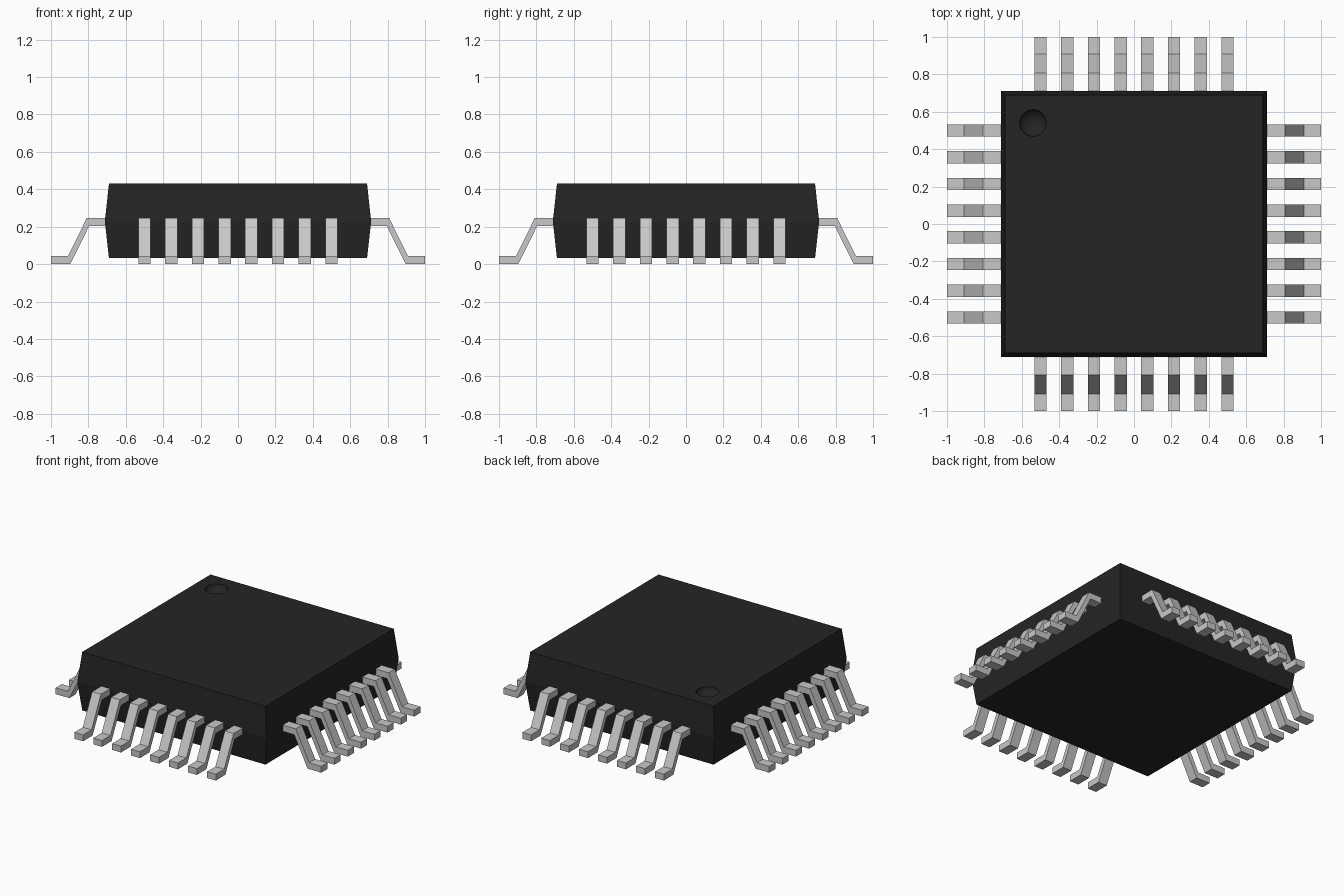
import bpy
import bmesh
import math
from mathutils import Matrix

cube = bpy.data.objects.get("Cube")
if cube:
    bpy.data.objects.remove(cube, do_unlink=True)


def make_material(name, color, rough, metal=0.0):
    m = bpy.data.materials.new(name)
    m.use_nodes = True
    m.diffuse_color = color
    bsdf = m.node_tree.nodes["Principled BSDF"]
    bsdf.inputs["Base Color"].default_value = color
    bsdf.inputs["Roughness"].default_value = rough
    return m


def make_object(name, bm, mat):
    bmesh.ops.recalc_face_normals(bm, faces=bm.faces[:])
    me = bpy.data.meshes.new(name)
    bm.to_mesh(me)
    bm.free()
    me.materials.append(mat)
    ob = bpy.data.objects.new(name, me)
    bpy.context.collection.objects.link(ob)
    return ob


BLACK = make_material("black_plastic", (0.018, 0.018, 0.018, 1), 0.6)
SILVER = make_material("silver_metal", (0.58, 0.58, 0.58, 1), 0.4)

# Chip body: square sections widening to a waist
TOP_Z = 0.43
bm = bmesh.new()
rings = []
for half, z in [(0.69, 0.032), (0.712, 0.228), (0.69, TOP_Z)]:
    rings.append([bm.verts.new((sx * half, sy * half, z))
                  for sx, sy in [(-1, -1), (1, -1), (1, 1), (-1, 1)]])
for low, high in zip(rings, rings[1:]):
    for i in range(4):
        j = (i + 1) % 4
        bm.faces.new((low[i], low[j], high[j], high[i]))
bm.faces.new(rings[0][::-1])
bm.faces.new(rings[-1])
body = make_object("chip_body", bm, BLACK)

# Round corner dimple marking the first pin
bm = bmesh.new()
bmesh.ops.create_uvsphere(bm, u_segments=32, v_segments=17, radius=0.072)
bmesh.ops.scale(bm, vec=(1, 1, 0.7), verts=bm.verts[:])
bmesh.ops.translate(bm, vec=(-0.54, 0.54, TOP_Z), verts=bm.verts[:])
cutter = make_object("dimple_cutter", bm, BLACK)
cutter.hide_render = True
cut = body.modifiers.new("dimple", "BOOLEAN")
cut.operation = "DIFFERENCE"
cut.solver = "EXACT"
cut.object = cutter
bpy.context.view_layer.objects.active = body
body.select_set(True)
bpy.ops.object.modifier_apply(modifier=cut.name)
bpy.data.objects.remove(cutter, do_unlink=True)
bpy.ops.object.shade_smooth_by_angle(angle=math.radians(25))
# Keep the angled sides flat
for f in body.data.polygons:
    if f.area > 0.1:
        f.use_smooth = False

# Gull-wing pins: side profile (distance out, height) extruded to pin width
PROFILE = [(0.69, 0.204), (0.796, 0.204), (0.897, 0.0), (1.0, 0.0),
           (1.0, 0.043), (0.909, 0.043), (0.808, 0.247), (0.69, 0.247)]
PIN_W, PITCH, COUNT = 0.066, 0.1428, 8


def pin_row(name, angle):
    bm = bmesh.new()
    for i in range(COUNT):
        y = (i - (COUNT - 1) / 2) * PITCH
        sides = [[bm.verts.new((r, y + s * PIN_W / 2, z)) for r, z in PROFILE]
                 for s in (-1, 1)]
        a, b = sides
        n = len(PROFILE)
        for k in range(n):
            m = (k + 1) % n
            bm.faces.new((a[k], a[m], b[m], b[k]))
        # Three quads per side: shoulder, slope and foot
        for v in sides:
            for q in [(0, 1, 6, 7), (1, 2, 5, 6), (2, 3, 4, 5)]:
                bm.faces.new([v[k] for k in q])
    bm.transform(Matrix.Rotation(math.radians(angle), 4, "Z"))
    return make_object(name, bm, SILVER)


for side, angle in [("left", 0), ("back", 90), ("right", 180), ("front", 270)]:
    pin_row(side + "_pins", angle)
